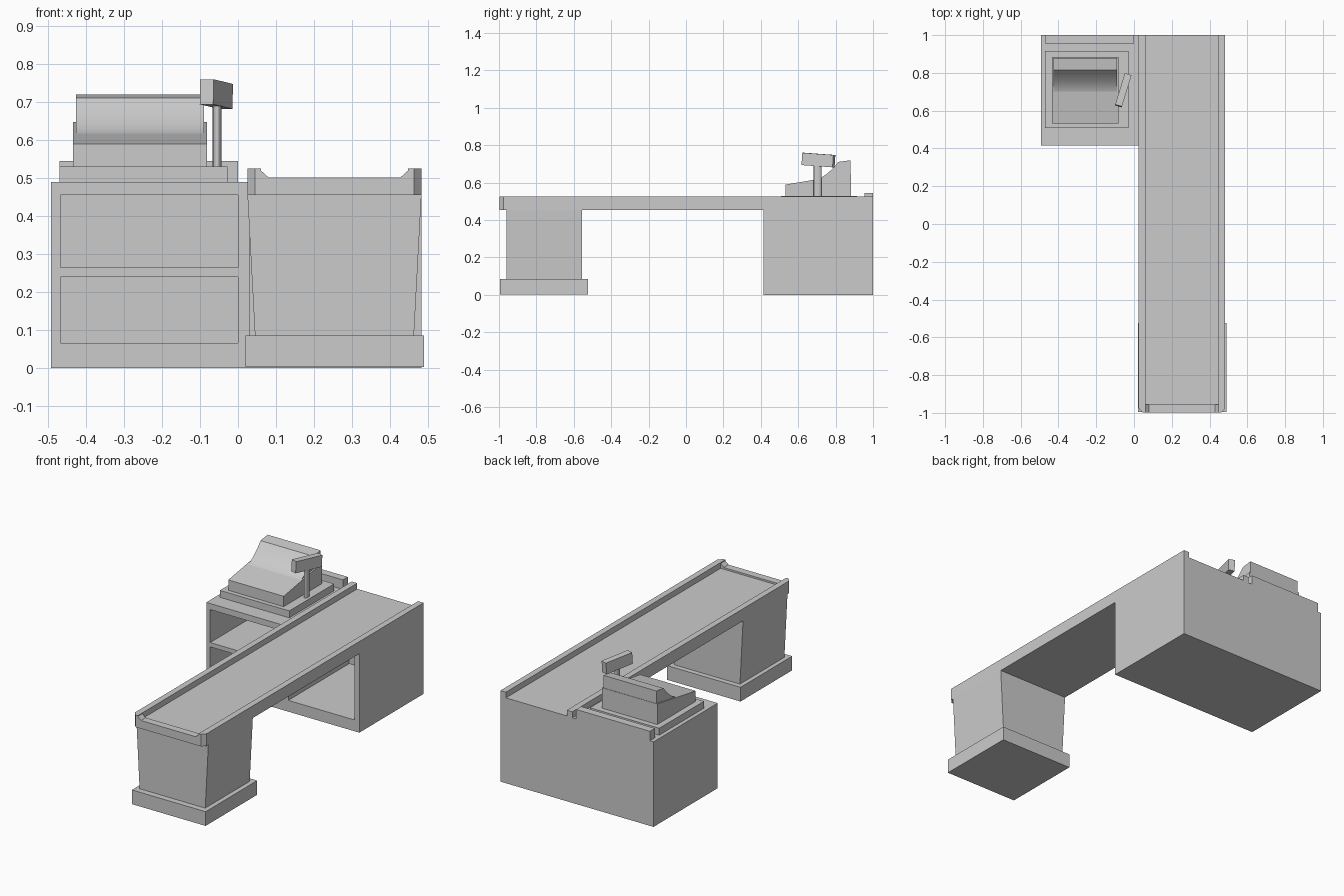
import bpy, bmesh, math
from mathutils import Vector

if "Cube" in bpy.data.objects:
    bpy.data.objects.remove(bpy.data.objects["Cube"])


def prism(name, pts, axis, a, b):
    """Extrude a 2D outline from a to b along an axis: 'x' (y,z), 'y' (x,z) or 'z' (x,y)."""
    place = {'x': lambda p, t: (t, p[0], p[1]),
             'y': lambda p, t: (p[0], t, p[1]),
             'z': lambda p, t: (p[0], p[1], t)}[axis]
    bm = bmesh.new()
    face = bm.faces.new([bm.verts.new(place(p, a)) for p in pts])
    ext = bmesh.ops.extrude_face_region(bm, geom=[face])
    shift = Vector(place((0, 0), b - a))
    bmesh.ops.translate(bm, vec=shift, verts=[v for v in ext['geom'] if isinstance(v, bmesh.types.BMVert)])
    bmesh.ops.recalc_face_normals(bm, faces=bm.faces)
    mesh = bpy.data.meshes.new(name)
    bm.to_mesh(mesh)
    bm.free()
    ob = bpy.data.objects.new(name, mesh)
    bpy.context.collection.objects.link(ob)
    return ob


def box(name, x, y, z):
    return prism(name, [(x[0], y[0]), (x[1], y[0]), (x[1], y[1]), (x[0], y[1])], 'z', *z)


def smooth(ob, deg=30):
    bpy.ops.object.select_all(action='DESELECT')
    ob.select_set(True)
    bpy.context.view_layer.objects.active = ob
    bpy.ops.object.shade_smooth_by_angle(angle=math.radians(deg))


# Cabinet with a lower step under the conveyor, opened at the front
cabinet = prism('cabinet', [(-0.493, 0), (0.483, 0), (0.483, 0.455), (0.025, 0.455),
                            (0.025, 0.49), (-0.493, 0.49)], 'y', 0.415, 1.0)
openings = [((-0.468, 0.0), (0.265, 0.455)),
            ((-0.468, 0.0), (0.065, 0.24)),
            ((0.03, 0.453), (0.065, 0.44))]
for i, (x, z) in enumerate(openings):
    cutter = box(f'shelf_cutter_{i}', x, (0.3, 0.97), z)
    cutter.hide_render = True
    mod = cabinet.modifiers.new('opening', 'BOOLEAN')
    mod.object, mod.operation, mod.solver = cutter, 'DIFFERENCE', 'EXACT'
    bpy.context.view_layer.objects.active = cabinet
    bpy.ops.object.modifier_apply(modifier=mod.name)
    bpy.data.objects.remove(cutter)

# Ledge along the back of the counter
box('back_ledge', (-0.47, 0.0), (0.955, 1.0), (0.49, 0.545))

# Conveyor: bed, two side rails with clipped corners, dipped front lip
prism('conveyor_bed', [(0.025, -0.975), (0.045, -0.998), (0.463, -0.998), (0.483, -0.975),
                       (0.483, 1), (0.025, 1)], 'z', 0.455, 0.492)
mid = 0.254
for side, s in (('left', -1), ('right', 1)):
    outline = [(0.229, -0.975), (0.209, -0.998), (0.194, -0.998), (0.194, 1), (0.229, 1)]
    prism(side + '_rail', [(mid + s * x, y) for x, y in outline], 'z', 0.49, 0.525)
prism('front_lip', [(0.06, 0.49), (0.448, 0.49), (0.448, 0.52), (0.428, 0.502),
                    (0.08, 0.502), (0.06, 0.52)], 'y', -0.998, -0.955)

# Tapered leg and plinth
prism('conveyor_leg', [(0.045, 0.08), (0.463, 0.08), (0.483, 0.455), (0.025, 0.455)], 'y', -0.96, -0.555)
box('leg_plinth', (0.02, 0.49), (-0.995, -0.525), (0.003, 0.085))

# Till: base plate, wedge body and curved hood
box('till_base', (-0.47, -0.028), (0.507, 0.915), (0.49, 0.53))
prism('till_body', [(0.533, 0.53), (0.883, 0.53), (0.883, 0.648), (0.533, 0.59)], 'x', -0.435, -0.082)
curve = [(0.69, 0.614), (0.71, 0.621), (0.73, 0.631), (0.75, 0.645),
         (0.77, 0.662), (0.79, 0.682), (0.815, 0.711)]
hood = prism('till_hood', [(0.69, 0.58)] + curve + [(0.88, 0.72), (0.88, 0.58)], 'x', -0.427, -0.09)
smooth(hood, 25)

# Customer display on a pole
bpy.ops.mesh.primitive_cylinder_add(vertices=16, radius=1, depth=0.17, location=(-0.055, 0.704, 0.61))
pole = bpy.context.object
pole.name = 'display_pole'
pole.scale = (0.0115, 0.021, 1)
smooth(pole)
display = box('customer_display', (-0.0185, 0.0185), (-0.087, 0.087), (-0.033, 0.033))
display.location = (-0.057, 0.708, 0.721)
display.rotation_euler = (math.radians(-4), 0, math.radians(-17))
